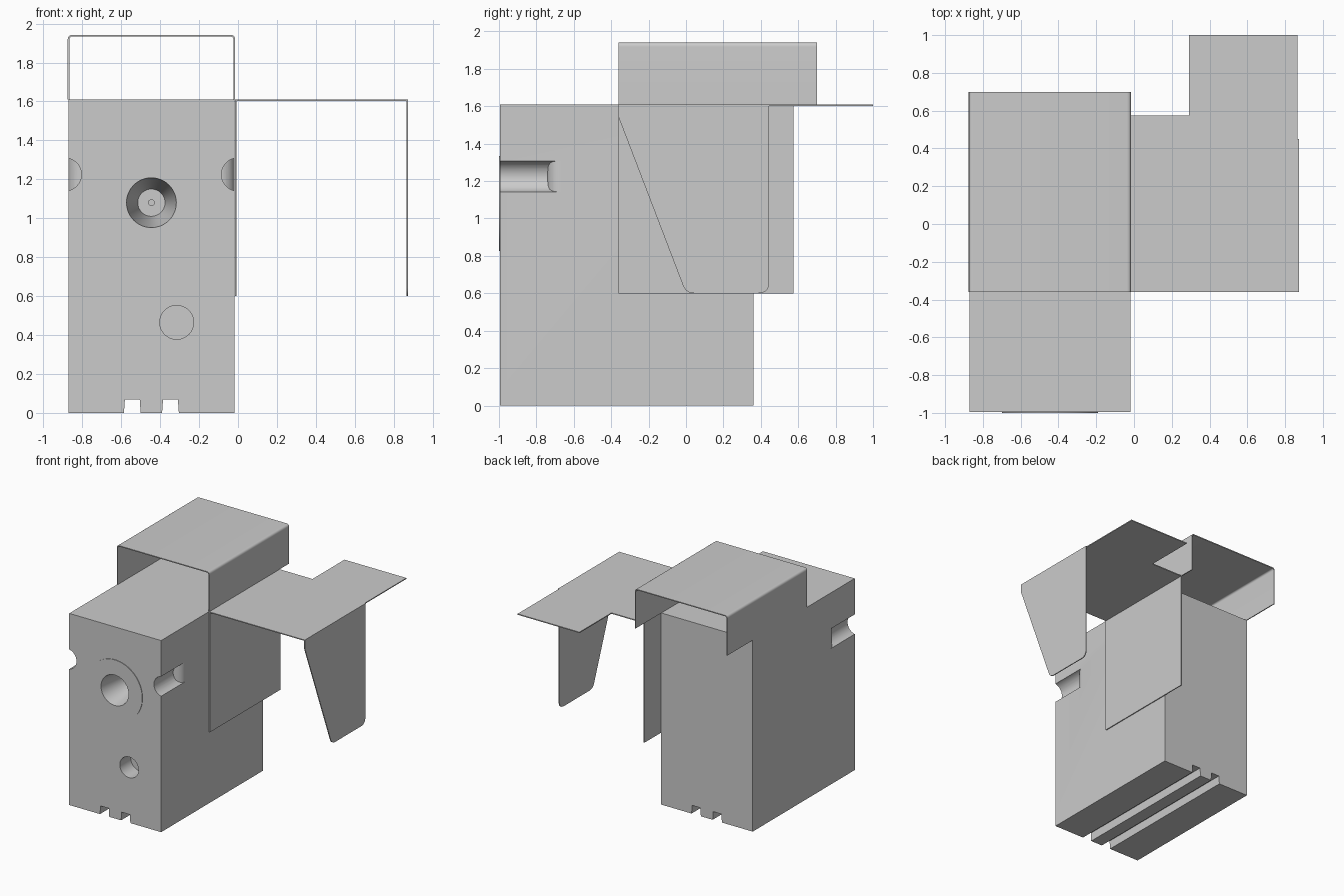
import bpy, bmesh
from math import sin, cos, pi, radians
from mathutils import Vector

if "Cube" in bpy.data.objects:
    bpy.data.objects.remove(bpy.data.objects["Cube"])

T = 0.008  # sheet metal thickness


def finish(name, bm):
    bmesh.ops.recalc_face_normals(bm, faces=bm.faces)
    me = bpy.data.meshes.new(name)
    bm.to_mesh(me)
    bm.free()
    ob = bpy.data.objects.new(name, me)
    bpy.context.collection.objects.link(ob)
    return ob


def prism(name, pts, axis, lo, hi):
    """Extrude a 2D outline along an axis; outline uses the other two axes in order."""
    def place(p, h):
        v = list(p)
        v.insert("xyz".index(axis), h)
        return v
    bm = bmesh.new()
    a = [bm.verts.new(place(p, lo)) for p in pts]
    b = [bm.verts.new(place(p, hi)) for p in pts]
    bm.faces.new(a)
    bm.faces.new(b[::-1])
    n = len(pts)
    for i in range(n):
        bm.faces.new((a[i], a[(i + 1) % n], b[(i + 1) % n], b[i]))
    return finish(name, bm)


def lathe(name, profile, x, z, n=64):
    """Closed turned solid along y; profile is (radius, y) from cap to cap."""
    bm = bmesh.new()
    rings = [[bm.verts.new((x + r * cos(2 * pi * i / n), y, z + r * sin(2 * pi * i / n)))
              for i in range(n)] for r, y in profile]
    for p, q in zip(rings, rings[1:]):
        for i in range(n):
            bm.faces.new((p[i], p[(i + 1) % n], q[(i + 1) % n], q[i]))
    bm.faces.new(rings[0])
    bm.faces.new(rings[-1][::-1])
    return finish(name, bm)


def round_corner(prev, c, nxt, r, n=6):
    """Points that round corner c, starting r along each edge."""
    c = Vector(c)
    a = c + (Vector(prev) - c).normalized() * r
    b = c + (Vector(nxt) - c).normalized() * r
    return [tuple(a * (1 - t) ** 2 + c * 2 * t * (1 - t) + b * t * t)
            for t in (i / n for i in range(n + 1))]


def boolean(ob, other, op):
    m = ob.modifiers.new("cut", "BOOLEAN")
    m.object, m.operation, m.solver = other, op, "EXACT"
    bpy.context.view_layer.objects.active = ob
    bpy.ops.object.modifier_apply(modifier=m.name)
    bpy.data.objects.remove(other)


def smooth(ob):
    bpy.ops.object.select_all(action="DESELECT")
    ob.select_set(True)
    bpy.context.view_layer.objects.active = ob
    bpy.ops.object.shade_smooth_by_angle(angle=radians(30))


# Main body, with two grooves along the underside
X0, X1, FRONT, BACK, TOP = -0.872, -0.018, -0.995, 0.36, 1.61
outline = [(X0, 0)]
for g in (-0.543, -0.347):
    outline += [(g - 0.043, 0), (g - 0.038, 0.07), (g + 0.038, 0.07), (g + 0.043, 0)]
outline += [(X1, 0), (X1, TOP), (X0, TOP)]
body = prism("body", outline, "y", FRONT, BACK)

# Raised round boss on the front
boss = lathe("boss", [(0.255, -1.0), (0.255, -0.9)], -0.445, 1.08)
boolean(body, boss, "UNION")

# Tapered front bore with a small centre hole, and a plain hole below
bore = lathe("bore_cutter", [(0.138, -1.05), (0.128, -1.0), (0.07, -0.65),
                             (0.015, -0.65), (0.015, -0.62)], -0.445, 1.08)
boolean(body, bore, "DIFFERENCE")
hole = lathe("hole_cutter", [(0.087, -1.05), (0.087, -0.85)], -0.315, 0.465, 48)
boolean(body, hole, "DIFFERENCE")

# Half-round side channels with curved run-out ends
for face, s in ((X0, 1), (X1, -1)):
    channel = lathe("channel_cutter", [(0.085, -1.05), (0.085, -0.6)],
                    face - s * 0.018, 1.225, 48)
    limit = [(face - s * 0.12, -1.1), (face + s * 0.08, -1.1), (face + s * 0.08, -0.74)]
    limit += [(face + s * 0.07 * (1 - sin(k * pi / 16)), -0.67 - 0.07 * cos(k * pi / 16))
              for k in range(9)]
    limit += [(face - s * 0.12, -0.67)]
    boolean(channel, prism("channel_limit", limit, "z", 1.0, 1.45), "INTERSECT")
    boolean(body, channel, "DIFFERENCE")
smooth(body)

# Folded top cover, an open-ended upside-down U
def u_path(d, r):
    l, rt, t = X0 - 0.003 + d, -0.015 - d, 1.942 - d
    return ([(l, TOP)] + round_corner((l, TOP), (l, t), (rt, t), r)
            + round_corner((l, t), (rt, t), (rt, TOP), r) + [(rt, TOP)])

cover = prism("top_cover", u_path(0, 0.025) + u_path(T, 0.018)[::-1], "y", -0.36, 0.70)
smooth(cover)

# Side bracket: stepped top sheet
L, R = -0.016, 0.873
sheet = prism("bracket_top", [(L, -0.36), (R, -0.36), (R, 0.45), (R - T, 0.45), (R - T, 1.0),
                              (0.29, 1.0), (0.29, 0.575), (L, 0.575)], "z", TOP - T, TOP)

# Bracket inner wall against the body
inner = prism("bracket_inner_wall", [(-0.36, 0.6), (0.575, 0.6), (0.575, TOP - T),
                                     (-0.36, TOP - T)], "x", L, L + T)

# Bracket outer wall, tapered with rounded lower corners
a, b, c, d = (-0.36, 1.54), (0.0, 0.6), (0.445, 0.6), (0.445, TOP - T)
wall = [(-0.36, TOP - T), a] + round_corner(a, b, c, 0.045) + round_corner(b, c, d, 0.06) + [d]
outer = prism("bracket_outer_wall", wall, "x", R - T, R)
smooth(outer)
